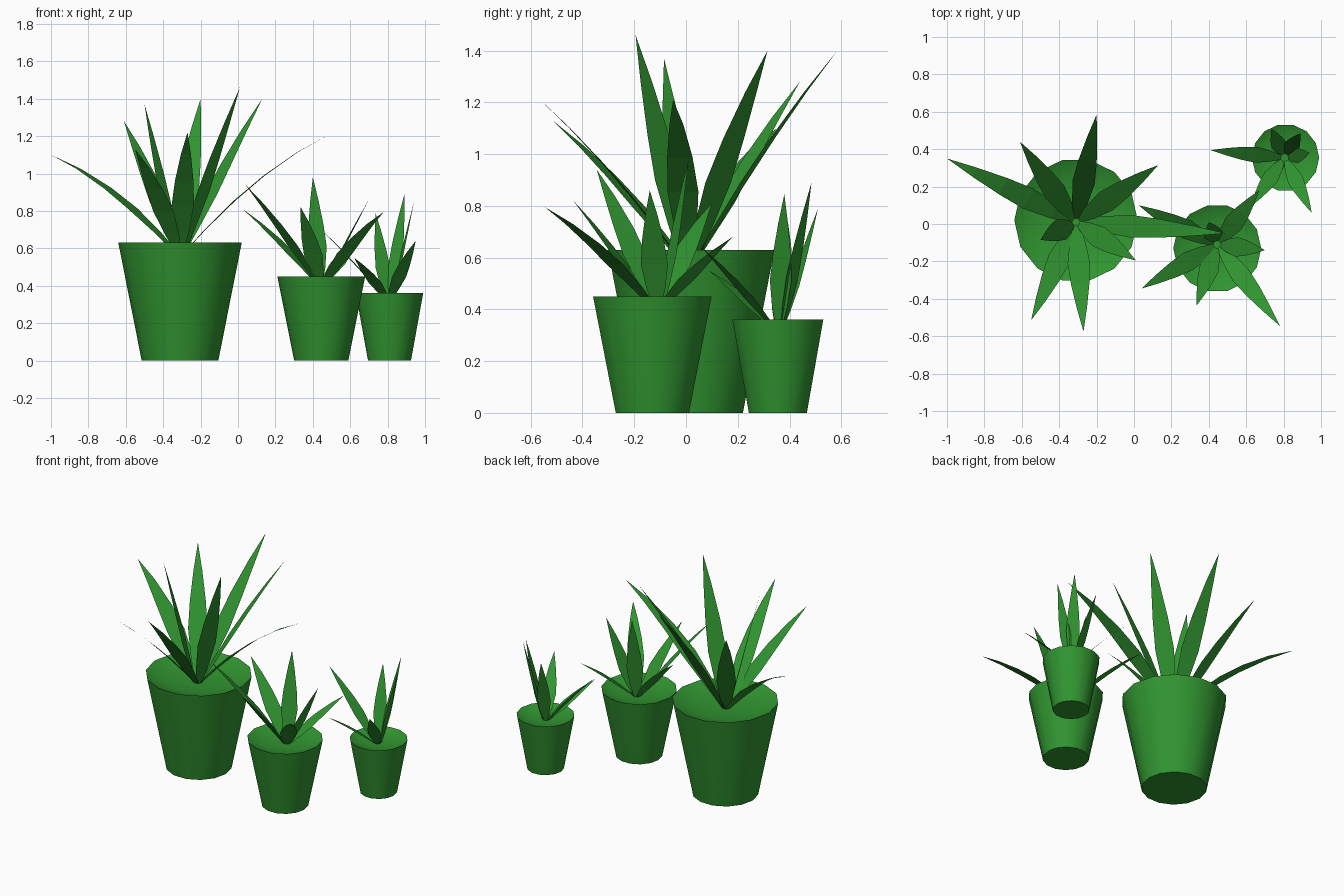
import bpy, bmesh, math
from mathutils import Vector

if "Cube" in bpy.data.objects:
    bpy.data.objects.remove(bpy.data.objects["Cube"])

green = bpy.data.materials.new("green")
green.diffuse_color = (0.03, 0.30, 0.03, 1)
green.use_nodes = True
green.node_tree.nodes["Principled BSDF"].inputs["Base Color"].default_value = green.diffuse_color


def make_object(name, bm):
    mesh = bpy.data.meshes.new(name)
    bm.to_mesh(mesh)
    bm.free()
    ob = bpy.data.objects.new(name, mesh)
    bpy.context.collection.objects.link(ob)
    mesh.materials.append(green)
    return ob


def make_pot(name, x, y, r_top, r_bottom, h, sides=14):
    """Tapered pot with a shallow dished soil surface."""
    depth = 0.09 * h
    rings = [(r_bottom, 0), (r_top, h), (r_top * 0.85, h - depth * 0.45),
             (r_top * 0.55, h - depth * 0.85), (r_top * 0.2, h - depth)]
    bm = bmesh.new()
    loops = []
    for r, z in rings:
        loops.append([bm.verts.new((x + r * math.cos(2 * math.pi * i / sides),
                                    y + r * math.sin(2 * math.pi * i / sides), z))
                      for i in range(sides)])
    for a, b in zip(loops, loops[1:]):
        for i in range(sides):
            j = (i + 1) % sides
            bm.faces.new((a[i], a[j], b[j], b[i]))
    bm.faces.new(loops[0][::-1])
    bm.faces.new(loops[-1])
    ob = make_object(name, bm)
    for p in ob.data.polygons:
        p.use_smooth = True
    ob.data.set_sharp_from_angle(angle=math.radians(40))


def make_leaves(name, base, width, tips):
    """Flat pointed blades arching from one base to each tip."""
    bm = bmesh.new()
    base = Vector(base)
    profile = [(0, 0.3), (0.15, 0.7), (0.35, 1.0), (0.55, 0.82), (0.78, 0.45)]
    for tip in tips:
        tip = Vector(tip)
        out = Vector((tip.x - base.x, tip.y - base.y, 0))
        reach = out.length
        out.normalize()
        side = Vector((-out.y, out.x, 0))
        start = base + out * 0.02
        ctrl = (start + tip) / 2 + Vector((0, 0, 0.2 * reach * reach))
        last = None
        for t, w in profile:
            p = start * (1 - t) ** 2 + ctrl * 2 * t * (1 - t) + tip * t * t
            half = side * (w * width / 2)
            pair = (bm.verts.new(p - half), bm.verts.new(p + half))
            if last:
                bm.faces.new((last[1], last[0], pair[0], pair[1]))
            last = pair
        bm.faces.new((last[1], last[0], bm.verts.new(tip)))
    make_object(name, bm)


# Large plant
make_pot("large_pot", -0.31, 0.02, 0.33, 0.205, 0.63)
make_leaves("large_leaves", (-0.31, 0.01, 0.575), 0.12, [
    (-1.0, 0.35, 1.10), (-0.61, 0.44, 1.28), (-0.20, 0.585, 1.40),
    (0.13, 0.315, 1.40), (0.49, -0.05, 1.21), (0.01, -0.195, 1.46),
    (-0.27, -0.575, 1.22), (-0.55, -0.515, 1.13), (-0.50, -0.085, 1.37)])

# Medium plant
make_pot("medium_pot", 0.445, -0.13, 0.235, 0.145, 0.45)
make_leaves("medium_leaves", (0.445, -0.11, 0.41), 0.105, [
    (0.025, 0.10, 0.81), (0.04, -0.345, 0.94), (0.335, -0.435, 0.82),
    (0.78, -0.545, 0.795), (0.70, -0.14, 0.86), (0.67, 0.18, 0.68),
    (0.40, 0.01, 0.98)])

# Small plant
make_pot("small_pot", 0.81, 0.355, 0.18, 0.115, 0.36)
make_leaves("small_leaves", (0.805, 0.355, 0.33), 0.085, [
    (0.41, 0.395, 0.73), (0.62, 0.09, 0.55), (0.95, 0.06, 0.64),
    (0.94, 0.38, 0.845), (0.89, 0.485, 0.89), (0.735, 0.51, 0.79)])
